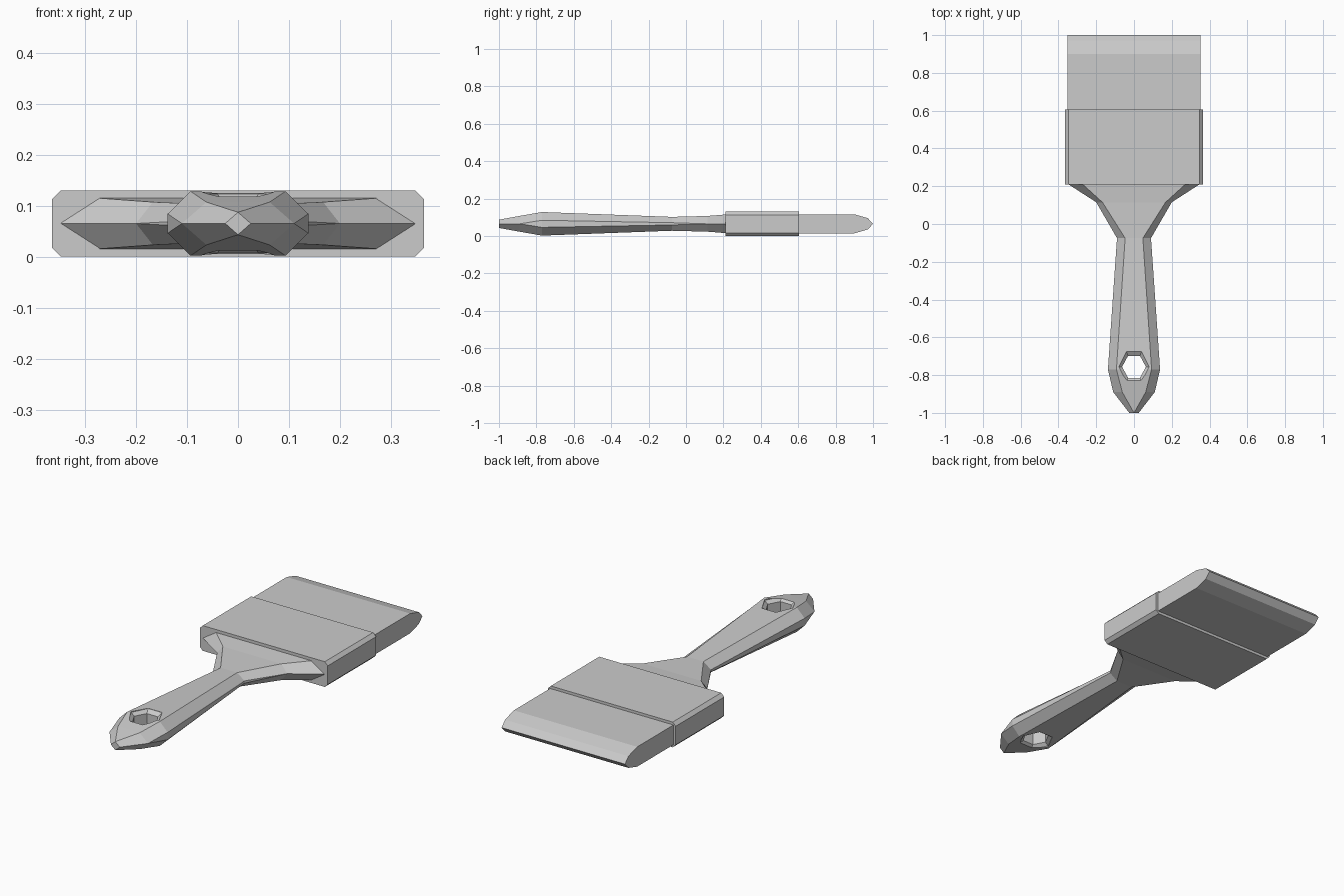
import bpy, bmesh, math

cube = bpy.data.objects.get("Cube")
if cube:
    bpy.data.objects.remove(cube, do_unlink=True)

MID = 0.065  # height of the brush centre line

grey = bpy.data.materials.new("plain grey")
grey.use_nodes = True
colour = (0.6, 0.6, 0.6, 1)
grey.diffuse_color = colour
grey.node_tree.nodes["Principled BSDF"].inputs["Base Color"].default_value = colour


def loft(name, rings):
    """Join rings of points with flat faces and close both ends."""
    bm = bmesh.new()
    loops = [[bm.verts.new(p) for p in ring] for ring in rings]
    n = len(loops[0])
    for a, b in zip(loops, loops[1:]):
        for i in range(n):
            j = (i + 1) % n
            bm.faces.new((a[i], a[j], b[j], b[i]))
    bm.faces.new(loops[0])
    bm.faces.new(loops[-1])
    bmesh.ops.remove_doubles(bm, verts=bm.verts, dist=0.0005)
    bmesh.ops.recalc_face_normals(bm, faces=bm.faces)
    mesh = bpy.data.meshes.new(name)
    bm.to_mesh(mesh)
    bm.free()
    mesh.materials.append(grey)
    obj = bpy.data.objects.new(name, mesh)
    bpy.context.collection.objects.link(obj)
    return obj


def section(y, wide, flat, high, side):
    """Eight-sided handle section: ridge and flat half widths, half heights."""
    quarter = [(wide, side), (flat, high), (-flat, high), (-wide, side)]
    ring = quarter + [(-x, -z) for x, z in quarter]
    return [(x, y, MID + z) for x, z in ring]


# Handle, from the tip to the ferrule
handle = loft("handle", [section(*s) for s in (
    (-1.0, 0.025, 0, 0.022, 0),
    (-0.89, 0.11, 0.062, 0.042, 0),
    (-0.77, 0.138, 0.093, 0.063, 0.019),
    (-0.075, 0.09, 0.047, 0.037, 0.006),
    (0.115, 0.2, 0.167, 0.042, 0),
    (0.215, 0.355, 0.277, 0.05, 0),
)])


# Hanging hole with a chamfered rim
def hexagon(z, rx, ry):
    angles = [math.radians(60 * i) for i in range(6)]
    return [(rx * math.cos(a), -0.756 + ry * math.sin(a), MID + z) for a in angles]


rim, waist = (0.08, 0.093), (0.063, 0.067)
hole = loft("hole_cutter", [
    hexagon(z, *size) for z, size in (
        (-0.1, rim), (-0.058, rim), (-0.043, waist),
        (0.043, waist), (0.058, rim), (0.1, rim))])
hole.hide_render = True
hole.hide_set(True)
cut = handle.modifiers.new("hanging_hole", "BOOLEAN")
cut.operation = "DIFFERENCE"
cut.solver = "EXACT"
cut.object = hole


# Ferrule: a wide sleeve with chamfered long edges
def sleeve(y):
    corner = [(0.365, 0.048), (0.348, 0.065), (-0.348, 0.065), (-0.365, 0.048)]
    ring = corner + [(-x, -z) for x, z in corner]
    return [(x, y, MID + z) for x, z in ring]


loft("ferrule", [sleeve(0.21), sleeve(0.605)])

# Bristles: side profile rounded off at the far end, swept across the width
upper = [(0.59, 0.051), (0.9, 0.051), (0.972, 0.03)]
profile = upper + [(1.0, 0)] + [(y, -z) for y, z in reversed(upper)]
loft("bristles", [[(x, y, MID + z) for y, z in profile] for x in (-0.352, 0.352)])
